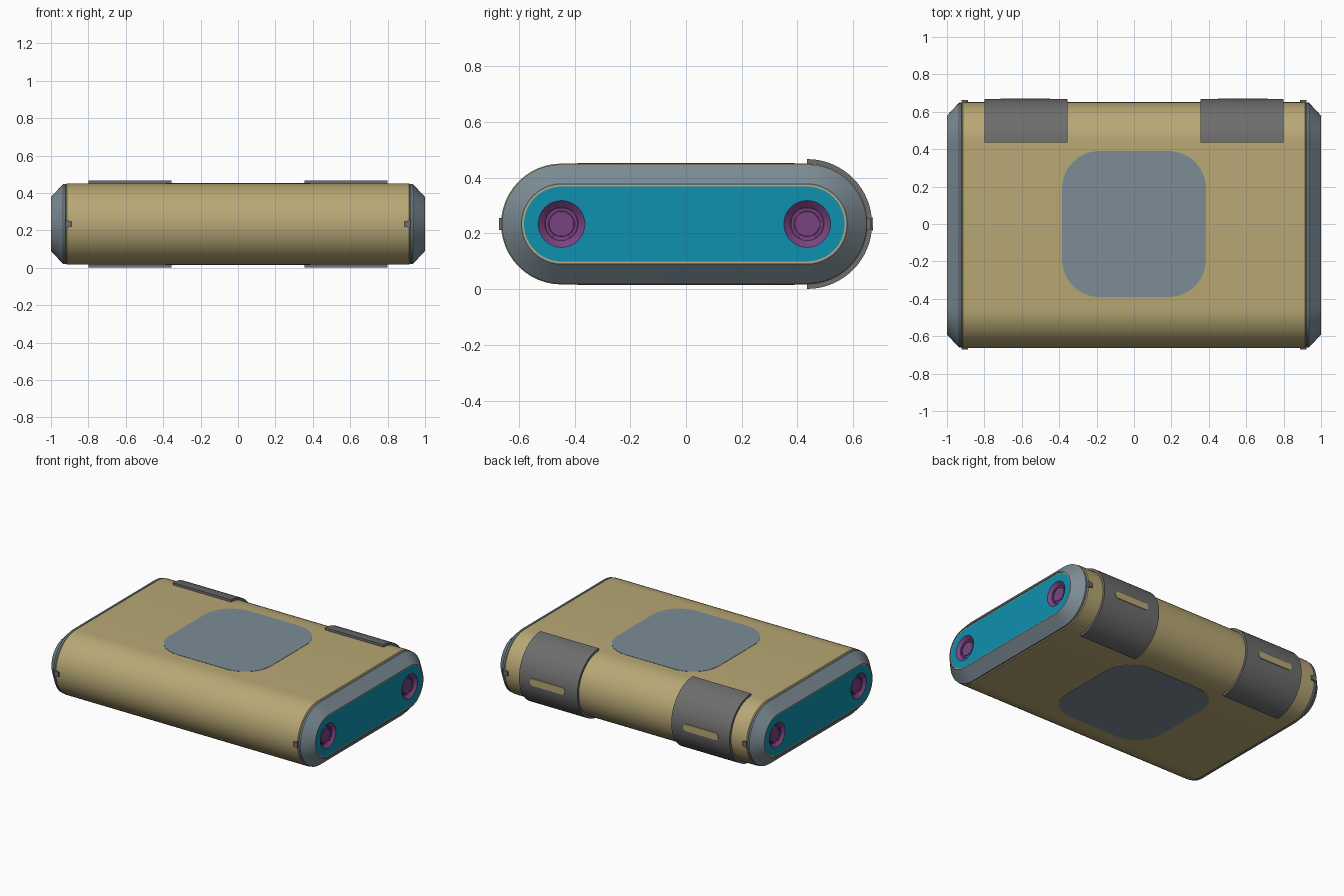
import bpy, bmesh
from math import cos, sin, pi
from mathutils import Vector

if "Cube" in bpy.data.objects:
    bpy.data.objects.remove(bpy.data.objects["Cube"], do_unlink=True)

Z = 0.234                       # height of the case axis
FRONT, BACK = -0.447, 0.435     # centres of the rounded long edges


def material(name, rgb):
    lin = [(c / 255 / 12.92 if c < 11 else ((c / 255 + 0.055) / 1.055) ** 2.4) for c in rgb]
    m = bpy.data.materials.new(name)
    m.use_nodes = True
    m.diffuse_color = (*lin, 1)
    m.node_tree.nodes["Principled BSDF"].inputs["Base Color"].default_value = (*lin, 1)
    return m


SAND = material("sand", (184, 168, 117))
SLATE = material("slate grey", (124, 140, 149))
DARK = material("dark grey", (109, 109, 109))
TEAL = material("teal", (15, 145, 175))
PURPLE = material("purple", (122, 68, 130))


def finish(bm, name, mat, mirror=False):
    mesh = bpy.data.meshes.new(name)
    bm.to_mesh(mesh)
    bm.free()
    mesh.materials.append(mat)
    ob = bpy.data.objects.new(name, mesh)
    bpy.context.collection.objects.link(ob)
    bpy.ops.object.select_all(action="DESELECT")
    ob.select_set(True)
    bpy.context.view_layer.objects.active = ob
    bpy.ops.object.shade_smooth_by_angle(angle=0.5)
    if mirror:
        ob.modifiers.new("Mirror", "MIRROR").use_mirror_merge = False
    return ob


def arc(cu, cv, r, start, end, n=24):
    return [(cu + r * cos(start + (end - start) * i / n),
             cv + r * sin(start + (end - start) * i / n)) for i in range(n + 1)]


def stadium(r):
    return arc(BACK, Z, r, -pi / 2, pi / 2) + arc(FRONT, Z, r, pi / 2, 1.5 * pi)


def circle(y, r):
    return arc(y, Z, r, 0, 2 * pi, 40)[:-1]


def loft(name, mat, outline, steps, start=False, end=False, mirror=False):
    """Skin the outline through (x, radius) steps."""
    bm = bmesh.new()
    loops = [[bm.verts.new((x, y, z)) for y, z in outline(r)] for x, r in steps]
    for a, b in zip(loops, loops[1:]):
        for i in range(len(a)):
            j = (i + 1) % len(a)
            bm.faces.new((a[i], a[j], b[j], b[i]))
    if start:
        bm.faces.new(loops[0][::-1])
    if end:
        bm.faces.new(loops[-1])
    return finish(bm, name, mat, mirror)


def prism(name, mat, points, depth, mirror=False):
    """Push a closed outline of 3D points along a depth vector."""
    bm = bmesh.new()
    face = bm.faces.new([bm.verts.new(p) for p in points])
    new = bmesh.ops.extrude_face_region(bm, geom=[face], use_keep_orig=True)["geom"]
    bmesh.ops.translate(bm, vec=Vector(depth),
                        verts=[v for v in new if isinstance(v, bmesh.types.BMVert)])
    bmesh.ops.recalc_face_normals(bm, faces=bm.faces)
    return finish(bm, name, mat, mirror)


def band(name, mat, y, r_in, r_out, start, end, x0, x1):
    """Curved strip around an axis along x."""
    section = arc(y, Z, r_out, start, end, 32) + arc(y, Z, r_in, end, start, 32)
    return prism(name, mat, [(x0, u, v) for u, v in section], (x1 - x0, 0, 0), True)


# Case body
loft("case_body", SAND, stadium,
     [(-0.92, 0.212), (-0.915, 0.217), (0.915, 0.217), (0.92, 0.212)], True, True)

# Chamfered end caps with a shallow rim
loft("end_caps", SLATE, stadium,
     [(0.915, 0.205), (0.925, 0.214), (0.935, 0.214), (1.0, 0.144), (1.0, 0.14), (0.985, 0.14)],
     mirror=True)
loft("end_trim", SAND, stadium, [(0.996, 0.1405), (0.996, 0.1345)], mirror=True)

# End panels with two round openings
bm = bmesh.new()
for ring in (stadium(0.135), circle(FRONT, 0.084), circle(BACK, 0.084)):
    vs = [bm.verts.new((0.996, y, z)) for y, z in ring]
    for i, v in enumerate(vs):
        bm.edges.new((vs[i - 1], v))
bmesh.ops.triangle_fill(bm, edges=bm.edges[:], use_beauty=True, normal=(1, 0, 0))
for f in bm.faces:
    f.normal_update()
    if f.normal.x < 0:
        f.normal_flip()
finish(bm, "end_panels", TEAL, True)

# Countersunk sockets and open retaining rings
for side, y in (("front", FRONT), ("back", BACK)):
    loft(side + "_sockets", PURPLE, lambda r: circle(y, r),
         [(0.996, 0.084), (0.975, 0.06), (0.975, 0.045), (0.979, 0.044)], end=True, mirror=True)
    band(side + "_socket_rings", PURPLE, y, 0.048, 0.058, -pi / 3, 4 * pi / 3, 0.97, 0.983)

# Wrapped clasps and their raised slots on the back
band("back_clasps", DARK, BACK, 0.215, 0.233, -pi / 2, pi / 2, 0.356, 0.798)
pill = arc(0.69, Z, 0.024, -pi / 2, pi / 2, 12) + arc(0.472, Z, 0.024, pi / 2, 1.5 * pi, 12)
prism("clasp_slots", SAND, [(x, 0.64, z) for x, z in pill], (0, 0.032, 0), True)

# Small tapered tabs beside the end caps
for side, y in (("front", FRONT - 0.225), ("back", BACK + 0.2)):
    tab = [(0.922, Z - 0.022), (0.922, Z + 0.022), (0.888, Z + 0.014), (0.888, Z - 0.014)]
    prism(side + "_tabs", DARK, [(x, y, z) for x, z in tab], (0, 0.027, 0), True)

# Flush rounded pads on the top and bottom
corners = []
for k, (sx, sy) in enumerate(((1, 1), (-1, 1), (-1, -1), (1, -1))):
    corners += arc(sx * 0.185, sy * 0.19, 0.2, k * pi / 2, (k + 1) * pi / 2, 12)
for side, z in (("top", Z + 0.215), ("bottom", Z - 0.219)):
    prism(side + "_pad", SLATE, [(x, y, z) for x, y in corners], (0, 0, 0.004))
